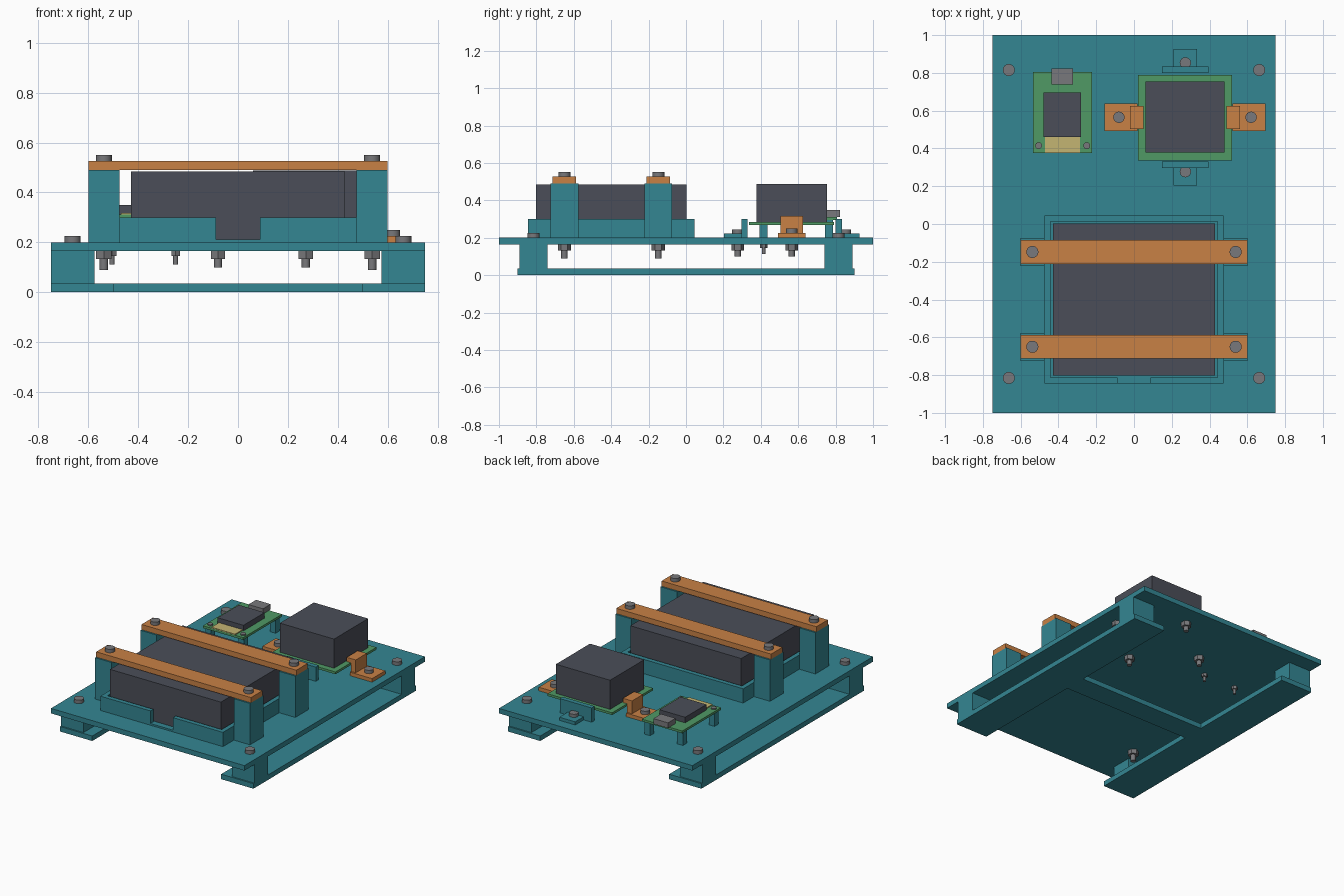
import bpy, bmesh, math

if "Cube" in bpy.data.objects:
    bpy.data.objects.remove(bpy.data.objects["Cube"])

def material(name, rgb):
    m = bpy.data.materials.new(name)
    m.diffuse_color = (*rgb, 1)
    m.use_nodes = True
    m.node_tree.nodes["Principled BSDF"].inputs["Base Color"].default_value = m.diffuse_color
    return m

TEAL = material("teal", (0.034, 0.24, 0.29))
ORANGE = material("orange", (0.58, 0.22, 0.06))
GREEN = material("board green", (0.08, 0.32, 0.13))
DARK = material("dark grey", (0.07, 0.076, 0.098))
METAL = material("metal grey", (0.19, 0.19, 0.20))
TAN = material("tan", (0.55, 0.46, 0.17))

def finish(bm, name, mat):
    me = bpy.data.meshes.new(name)
    bm.to_mesh(me)
    bm.free()
    me.materials.append(mat)
    ob = bpy.data.objects.new(name, me)
    bpy.context.collection.objects.link(ob)
    return ob

def box(name, mat, x, y, z):
    """Box from (low, high) pairs; order of each pair is free."""
    bm = bmesh.new()
    bmesh.ops.create_cube(bm, size=1)
    for v in bm.verts:
        v.co = [(sum(r) / 2 + c * abs(r[1] - r[0])) for r, c in zip((x, y, z), v.co)]
    return finish(bm, name, mat)

def rod(name, mat, x, y, z, r, sides=16):
    bm = bmesh.new()
    bmesh.ops.create_cone(bm, cap_ends=True, segments=sides, radius1=r, radius2=r, depth=z[1] - z[0])
    bmesh.ops.translate(bm, verts=bm.verts, vec=(x, y, sum(z) / 2))
    ob = finish(bm, name, mat)
    if sides > 8:
        for p in ob.data.polygons:
            p.use_smooth = abs(p.normal.z) < 0.5
        ob.data.set_sharp_from_angle(angle=math.radians(40))

def bolt(name, x, y, seat, head_h, r, nut_z=None, end_z=0.1):
    """Round head, shaft, and an optional hex nut under the deck."""
    rod(name + "_head", METAL, x, y, (seat, seat + head_h), r)
    rod(name + "_shaft", METAL, x, y, (end_z, seat), r * 0.55, 12)
    if nut_z:
        rod(name + "_nut", METAL, x, y, (nut_z, 0.165), r * 1.1, 6)

# Deck and the frame beneath it
box("deck", TEAL, (-0.75, 0.75), (-1, 1), (0.165, 0.2))
box("cross_bar", TEAL, (-0.5, 0.5), (-0.08, 0.08), (0, 0.035))
for s in (-1, 1):
    box("side_rail", TEAL, (s * 0.5, s * 0.75), (-0.9, 0.9), (0, 0.035))
    for t in (-1, 1):
        box("leg", TEAL, (s * 0.575, s * 0.75), (t * 0.74, t * 0.89), (0.035, 0.165))
        bolt("corner_bolt", s * 0.663, t * 0.815, 0.2, 0.025, 0.032)

# Battery tray with a notched front wall
for s in (-1, 1):
    box("tray_side", TEAL, (s * 0.443, s * 0.475), (-0.845, 0.045), (0.2, 0.3))
    box("tray_front", TEAL, (s * 0.0875, s * 0.443), (-0.845, -0.813), (0.2, 0.3))
box("tray_back", TEAL, (-0.443, 0.443), (0.013, 0.045), (0.2, 0.3))
box("tray_floor", TEAL, (-0.475, 0.475), (-0.845, 0.045), (0.2, 0.212))
box("battery", DARK, (-0.43, 0.43), (-0.803, 0.003), (0.212, 0.484))

# Clamp posts and straps over the battery
for y in (-0.65, -0.148):
    box("strap", ORANGE, (-0.6, 0.6), (y - 0.063, y + 0.063), (0.49, 0.527))
    for s in (-1, 1):
        box("strap_post", TEAL, (s * 0.475, s * 0.6), (y - 0.074, y + 0.074), (0.2, 0.49))
        bolt("strap_bolt", s * 0.538, y, 0.527, 0.024, 0.032, 0.133, 0.09)

# Large module on its board
CX, CY = 0.27, 0.565
box("module_board", GREEN, (0.02, 0.52), (0.337, 0.79), (0.268, 0.284))
box("module_block", DARK, (0.06, 0.48), (0.378, 0.755), (0.284, 0.488))
for s in (-1, 1):
    # Clips at the left and right
    def cx(a, b):
        return (CX + s * a, CX + s * b)
    box("clip_base", ORANGE, cx(0.252, 0.425), (CY - 0.073, CY + 0.073), (0.2, 0.225))
    box("clip_upright", ORANGE, cx(0.252, 0.29), (CY - 0.061, CY + 0.061), (0.225, 0.315))
    box("clip_lip", ORANGE, cx(0.22, 0.252), (CY - 0.061, CY + 0.061), (0.285, 0.315))
    bolt("clip_bolt", CX + s * 0.35, CY, 0.225, 0.024, 0.03, 0.133, 0.1)
    # Stops at the front and back
    def cy(a, b):
        return (CY + s * a, CY + s * b)
    box("stop_wall", TEAL, (0.148, 0.395), cy(0.235, 0.268), (0.2, 0.3))
    box("stop_foot", TEAL, (0.21, 0.333), cy(0.235, 0.362), (0.2, 0.222))
    bolt("stop_bolt", 0.272, CY + s * 0.288, 0.222, 0.022, 0.03, 0.133, 0.1)

# Small controller board on standoffs
box("small_board", GREEN, (-0.535, -0.223), (0.376, 0.806), (0.295, 0.311))
box("small_chip", DARK, (-0.48, -0.28), (0.46, 0.695), (0.311, 0.35))
box("small_connector", METAL, (-0.436, -0.323), (0.738, 0.823), (0.311, 0.348))
box("contact_strip", TAN, (-0.47, -0.287), (0.377, 0.46), (0.311, 0.318))
for x in (-0.505, -0.25):
    for y in (0.415, 0.765):
        box("standoff", TEAL, (x - 0.022, x + 0.022), (y - 0.022, y + 0.022), (0.2, 0.295))
    bolt("board_screw", x, 0.415, 0.311, 0.008, 0.018, 0.145, 0.112)
